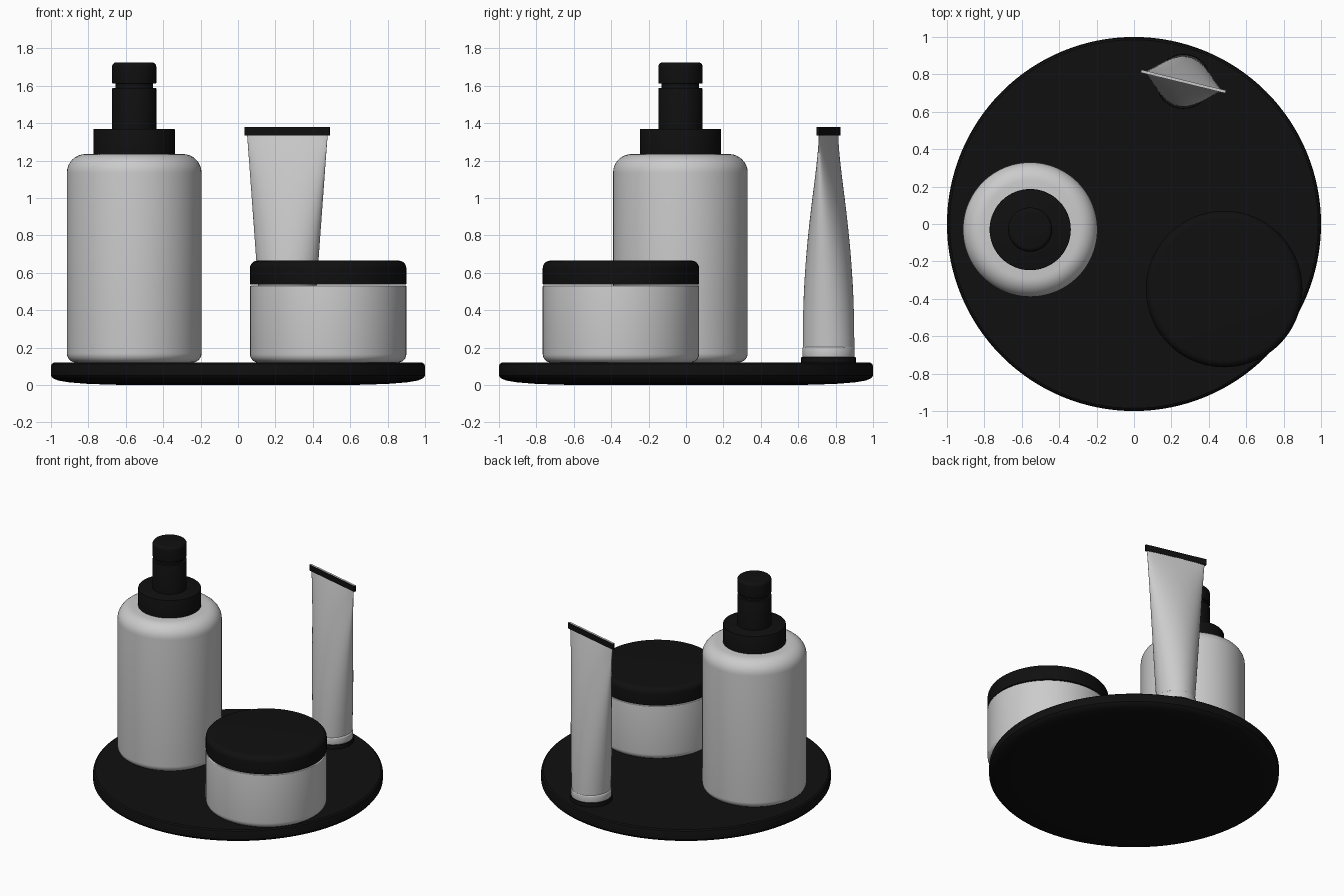
import bpy, bmesh, math

if "Cube" in bpy.data.objects:
    bpy.data.objects.remove(bpy.data.objects["Cube"])


def material(name, v):
    m = bpy.data.materials.new(name)
    m.diffuse_color = (v, v, v, 1)
    m.use_nodes = True
    m.node_tree.nodes["Principled BSDF"].inputs["Base Color"].default_value = m.diffuse_color
    return m


BLACK = material("matte_black", 0.005)
WHITE = material("soft_white", 0.6)


def finish(name, bm, mats, loc, rot=0.0, angle=35):
    bmesh.ops.recalc_face_normals(bm, faces=bm.faces)
    me = bpy.data.meshes.new(name)
    bm.to_mesh(me)
    bm.free()
    for m in mats:
        me.materials.append(m)
    ob = bpy.data.objects.new(name, me)
    bpy.context.collection.objects.link(ob)
    ob.location = (loc[0], loc[1], 0)
    ob.rotation_euler.z = rot
    bpy.ops.object.select_all(action='DESELECT')
    ob.select_set(True)
    bpy.context.view_layer.objects.active = ob
    bpy.ops.object.shade_smooth_by_angle(angle=math.radians(angle))
    return ob


def loft(bm, rings, n):
    """Skin elliptical rings given as (half_width, half_depth, z), capped at both ends."""
    loops = []
    for a, b, z in rings:
        loops.append([bm.verts.new((a * math.cos(2 * math.pi * i / n),
                                    b * math.sin(2 * math.pi * i / n), z)) for i in range(n)])
    for lo, hi in zip(loops, loops[1:]):
        for i in range(n):
            j = (i + 1) % n
            bm.faces.new((lo[i], lo[j], hi[j], hi[i]))
    bm.faces.new(loops[0][::-1])
    bm.faces.new(loops[-1])


def lathe(name, profile, mat, loc, n=96):
    bm = bmesh.new()
    loft(bm, [(r, r, z) for r, z in profile], n)
    return finish(name, bm, [mat], loc)


def rounded(r, z0, z1, bottom, top, steps=8):
    """Cylinder profile with rounded bottom and top edges."""
    pts = []
    for rad, zc, start in ((bottom, z0 + bottom, -90), (top, z1 - top, 0)):
        if rad == 0:
            pts.append((r, zc))
            continue
        for k in range(steps + 1):
            t = math.radians(start + 90 * k / steps)
            pts.append((r - rad + rad * math.cos(t), zc + rad * math.sin(t)))
    return pts


# Round tray with a shallow curved underside
lathe("tray", [(0.6, 0), (0.8, 0.006), (0.9, 0.014), (0.96, 0.024), (0.99, 0.036), (1, 0.05),
               (1, 0.1), (0.996, 0.112), (0.985, 0.12)], BLACK, (0, 0), 128)

# Pump bottle
P = (-0.555, -0.03)
lathe("bottle_body", rounded(0.36, 0.12, 1.235, 0.05, 0.1), WHITE, P)
lathe("bottle_collar", rounded(0.217, 1.23, 1.37, 0, 0.004, 2), BLACK, P)
lathe("pump_neck", rounded(0.118, 1.365, 1.588, 0, 0.004, 2), BLACK, P)
lathe("pump_stem", [(0.1, 1.58), (0.1, 1.62)], BLACK, P)
lathe("pump_head", rounded(0.118, 1.612, 1.725, 0.004, 0.022, 5), BLACK, P)

# Cream jar
J = (0.482, -0.348)
lathe("jar_body", rounded(0.418, 0.12, 0.532, 0.045, 0.005, 6), WHITE, J)
lathe("jar_lid", rounded(0.418, 0.537, 0.665, 0.005, 0.04, 6), BLACK, J)

# Squeeze tube: round at the foot, pinched flat at the crimp
T, ROT = (0.264, 0.762), math.radians(-13.7)
lathe("tube_cap", rounded(0.146, 0.12, 0.15, 0, 0.003, 2), BLACK, T, 64)
lathe("tube_shoulder", rounded(0.14, 0.15, 0.203, 0.003, 0.008, 3), WHITE, T, 64)

bm = bmesh.new()
rings = []
for k in range(21):
    t = k / 20
    rings.append((0.132 + 0.09 * t, 0.132 * (1 - t ** 2.1) + 0.006, 0.195 + 1.145 * t))
loft(bm, rings, 64)
finish("tube_body", bm, [WHITE], T, ROT, 50)

# Crimped end: dark band with a pale top edge
bm = bmesh.new()
bmesh.ops.create_cube(bm, size=1)
for v in bm.verts:
    v.co = (v.co.x * 0.466, v.co.y * 0.016, 1.357 + v.co.z * 0.046)
bm.normal_update()
for f in bm.faces:
    f.material_index = 1 if f.normal.z > 0.5 else 0
finish("tube_crimp", bm, [BLACK, WHITE], T, ROT)
